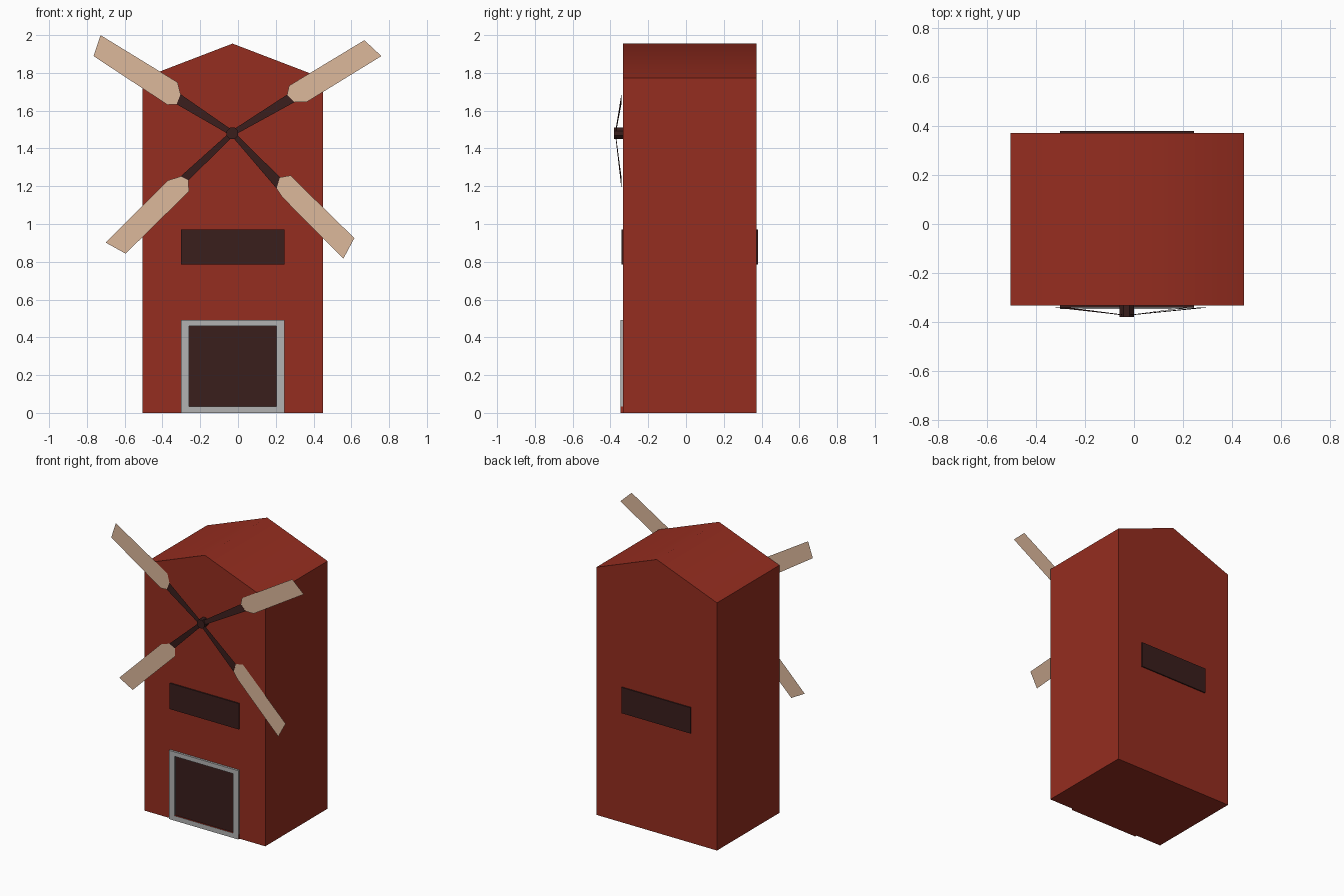
import bpy, bmesh, math
from mathutils import Vector

if "Cube" in bpy.data.objects:
    bpy.data.objects.remove(bpy.data.objects["Cube"])


def material(name, rgb):
    m = bpy.data.materials.new(name)
    m.diffuse_color = (*rgb, 1)
    m.use_nodes = True
    m.node_tree.nodes["Principled BSDF"].inputs["Base Color"].default_value = m.diffuse_color
    return m


RED = material("red_paint", (0.30, 0.026, 0.014))
DARK = material("dark_wood", (0.042, 0.013, 0.012))
TAN = material("sail_cloth", (0.72, 0.48, 0.33))
GREY = material("grey_trim", (0.45, 0.45, 0.45))


def finish(name, bm, *mats):
    mesh = bpy.data.meshes.new(name)
    bm.to_mesh(mesh)
    bm.free()
    for m in mats:
        mesh.materials.append(m)
    ob = bpy.data.objects.new(name, mesh)
    bpy.context.collection.objects.link(ob)
    return ob


def prism(name, outline, y0, y1, *mats):
    """Extrude an (x, z) outline from y0 to y1."""
    bm = bmesh.new()
    face = bm.faces.new([bm.verts.new((x, y0, z)) for x, z in outline])
    ext = bmesh.ops.extrude_face_region(bm, geom=[face])
    verts = [v for v in ext["geom"] if isinstance(v, bmesh.types.BMVert)]
    bmesh.ops.translate(bm, verts=verts, vec=(0, y1 - y0, 0))
    bmesh.ops.recalc_face_normals(bm, faces=bm.faces)
    return finish(name, bm, *mats)


def sheet(name, points, mat):
    bm = bmesh.new()
    bm.faces.new([bm.verts.new(p) for p in points])
    bm.normal_update()
    if sum(f.normal.y for f in bm.faces) > 0:
        bmesh.ops.reverse_faces(bm, faces=bm.faces)
    return finish(name, bm, mat)


def rect(x0, x1, z0, z1):
    return [(x0, z0), (x1, z0), (x1, z1), (x0, z1)]


# Tower with gabled roof, ridge softly shaded
FRONT, BACK = -0.333, 0.372
tower = prism("tower", [(-0.506, 0), (0.449, 0), (0.449, 1.772), (-0.029, 1.955), (-0.506, 1.772)],
              FRONT, BACK, RED)
bpy.context.view_layer.objects.active = tower
tower.select_set(True)
bpy.ops.object.shade_smooth_by_angle(angle=math.radians(50))

# Windows, front and back
prism("front_window", rect(-0.302, 0.246, 0.785, 0.97), -0.342, FRONT, DARK)
prism("back_window", rect(-0.302, 0.246, 0.785, 0.97), BACK, 0.38, DARK)

# Door, its frame and the sill (red with a grey front)
prism("door", rect(-0.26, 0.204, 0.035, 0.46), -0.337, FRONT, DARK)
prism("door_frame", [(-0.302, 0.035), (-0.302, 0.492), (0.246, 0.492), (0.246, 0.035),
                     (0.204, 0.035), (0.204, 0.46), (-0.26, 0.46), (-0.26, 0.035)],
      -0.348, FRONT, GREY)
sill = prism("door_sill", rect(-0.302, 0.246, 0, 0.035), -0.348, FRONT, RED, GREY)
for p in sill.data.polygons:
    p.material_index = 1 if p.normal.y < -0.9 else 0

# Hub
HX, HZ = -0.03, 1.48
R = 0.03 / math.cos(math.pi / 8)
prism("hub", [(HX + R * math.cos((i + 0.5) * math.pi / 4), HZ + R * math.sin((i + 0.5) * math.pi / 4))
              for i in range(8)], -0.38, FRONT, DARK)

# Sails: the edge between points 3 and 4 meets the spoke
SAILS = {
    "upper_left": [(-0.728, 2.0), (-0.765, 1.889), (-0.373, 1.631), (-0.325, 1.634), (-0.304, 1.687), (-0.32, 1.75)],
    "upper_right": [(0.669, 1.973), (0.759, 1.889), (0.362, 1.645), (0.299, 1.645), (0.26, 1.685), (0.27, 1.732)],
    "lower_right": [(0.616, 0.925), (0.558, 0.817), (0.235, 1.141), (0.204, 1.188), (0.222, 1.247), (0.278, 1.257)],
    "lower_left": [(-0.595, 0.843), (-0.701, 0.902), (-0.37, 1.231), (-0.304, 1.252), (-0.262, 1.231), (-0.26, 1.172)],
}
SAIL_Y = -0.341
for name, pts in SAILS.items():
    sheet(name + "_sail", [(x, SAIL_Y, z) for x, z in pts], TAN)
    a, b = (Vector((x, SAIL_Y - 0.001, z)) for x, z in pts[3:5])
    hub = Vector((HX, -0.374, HZ))
    half = (b - a).normalized() * 0.014
    sheet(name + "_spoke", [a, b, hub + half, hub - half], DARK)
